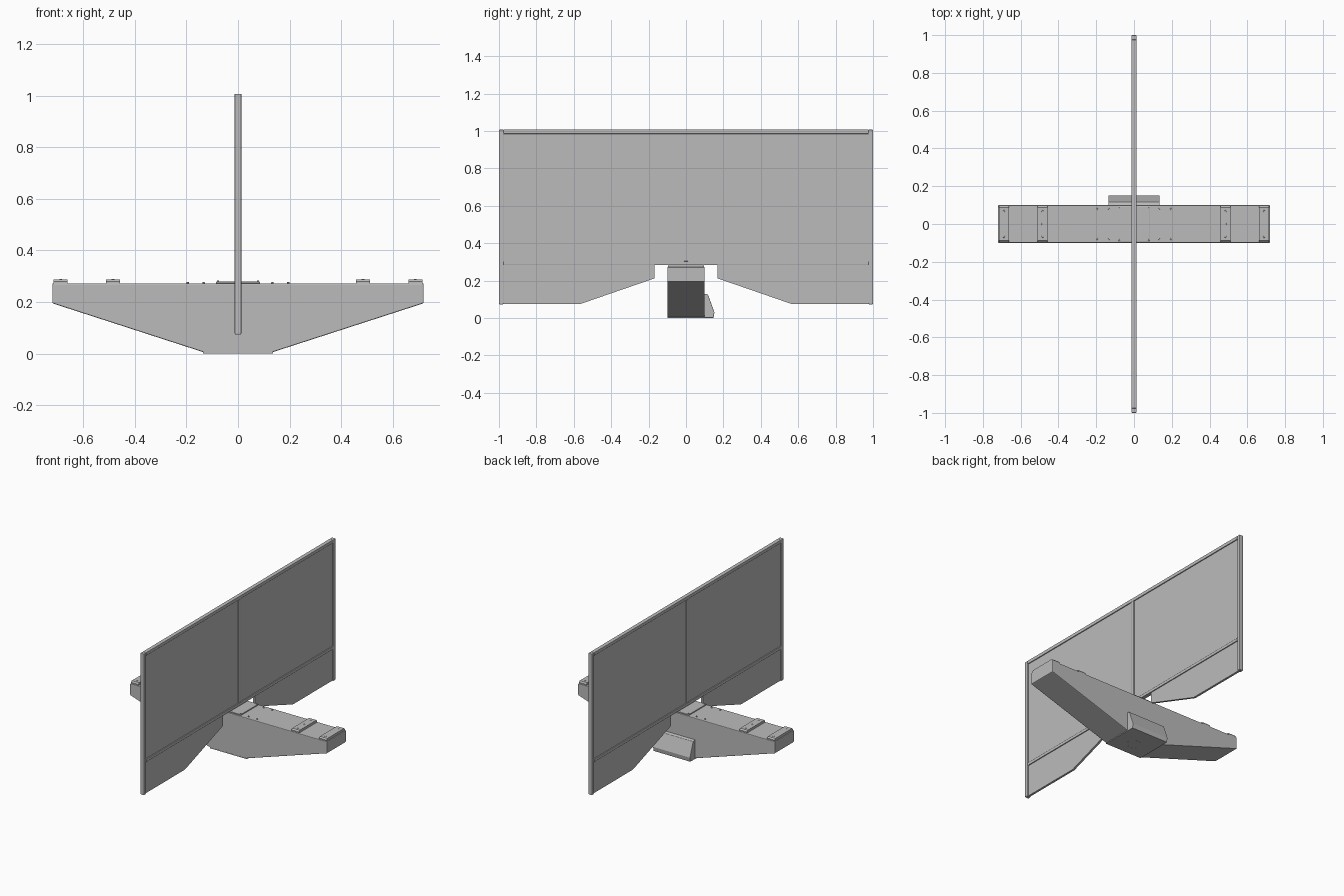
import bpy, bmesh, math
from mathutils import Vector

old = bpy.data.objects.get("Cube")
if old:
    bpy.data.objects.remove(old, do_unlink=True)

grey = bpy.data.materials.new("plain grey")
grey.use_nodes = True
grey.diffuse_color = (0.5, 0.5, 0.5, 1)
grey.node_tree.nodes["Principled BSDF"].inputs["Base Color"].default_value = (0.5, 0.5, 0.5, 1)


def finish(name, bm, bevel=0.0):
    bmesh.ops.recalc_face_normals(bm, faces=bm.faces)
    mesh = bpy.data.meshes.new(name)
    bm.to_mesh(mesh)
    bm.free()
    mesh.materials.append(grey)
    ob = bpy.data.objects.new(name, mesh)
    bpy.context.collection.objects.link(ob)
    if bevel:
        mod = ob.modifiers.new("soft edges", "BEVEL")
        mod.width, mod.segments = bevel, 2
        mod.limit_method = "ANGLE"
    return ob


def prism(name, outline, start, end, bevel=0.0):
    """Extrude a closed outline of 3D points from start to end offset."""
    bm = bmesh.new()
    face = bm.faces.new([bm.verts.new(Vector(p) + Vector(start)) for p in outline])
    new = bmesh.ops.extrude_face_region(bm, geom=[face])["geom"]
    bmesh.ops.translate(bm, vec=Vector(end) - Vector(start),
                        verts=[v for v in new if isinstance(v, bmesh.types.BMVert)])
    return finish(name, bm, bevel)


def box(name, x, y, z, bevel=0.0):
    outline = [(x[0], y[0], 0), (x[1], y[0], 0), (x[1], y[1], 0), (x[0], y[1], 0)]
    return prism(name, outline, (0, 0, z[0]), (0, 0, z[1]), bevel)


def screws(name, points, radius, height):
    bm = bmesh.new()
    for p in points:
        made = bmesh.ops.create_cone(bm, cap_ends=True, segments=10, radius1=radius,
                                     radius2=radius * 0.8, depth=height)
        bmesh.ops.translate(bm, vec=p, verts=made["verts"])
    return finish(name, bm)


# Upright screen frame
T = 0.013
box("top_rail", (-T, T), (-0.976, 0.976), (0.985, 1.007), 0.002)
box("lower_rail", (-T, T), (-0.976, 0.976), (0.283, 0.303), 0.002)
box("centre_post", (-T, T), (-0.012, 0.012), (0.303, 0.985), 0.002)

for side, s in (("front", -1), ("back", 1)):
    box(side + "_post", (-T, T), sorted((s * 0.976, s)), (0.075, 1.007), 0.003)
    box(side + "_post_foot", (-0.01, 0.01), sorted((s * 0.979, s * 0.997)), (0.072, 0.076))
    # Recessed infill panels
    box(side + "_panel", (-0.007, 0.007), sorted((s * 0.012, s * 0.976)), (0.303, 0.985))
    skirt = [(0.976, 0.283), (0.976, 0.075), (0.564, 0.075), (0.168, 0.212), (0.168, 0.283)]
    prism(side + "_skirt", [(0, s * y, z) for y, z in skirt], (-0.007, 0, 0), (0.007, 0, 0))

# Tapered base beam
half = [(0.72, 0.272), (0.72, 0.195), (0.13, 0.004)]
outline = half + [(-x, z) for x, z in reversed(half)]
prism("base_beam", [(x, 0, z) for x, z in outline], (0, -0.1, 0), (0, 0.1, 0), 0.004)

# Foot plate with a ring of fixings underneath
box("foot_plate", (-0.135, 0.135), (-0.1, 0.1), (0.001, 0.007))
ring = [(0.045 * math.cos(a), 0.045 * math.sin(a), 0.001)
        for a in (i * math.tau / 10 for i in range(10))]
screws("foot_screws", ring, 0.006, 0.002)

# Sloped housing on the back of the beam
wedge = [(0.098, 0.001), (0.147, 0.001), (0.152, 0.03), (0.118, 0.124), (0.098, 0.13)]
prism("back_housing", [(0, y, z) for y, z in wedge], (-0.135, 0, 0), (0.135, 0, 0), 0.002)

# Mounting plate below the screen
box("mounting_plate", (-0.085, 0.085), (-0.092, 0.092), (0.271, 0.279), 0.002)
screws("plate_screws", [(x, y, 0.28) for x in (-0.078, 0.078) for y in (-0.085, 0.082)],
       0.005, 0.006)
screws("beam_screws", [(s * x, y, 0.274) for s in (-1, 1) for x in (0.133, 0.195)
                       for y in (-0.08, 0.08)], 0.005, 0.008)

# Support strips across the beam
for side, s in (("left", 1), ("right", -1)):
    for place, x in (("outer", 0.688), ("inner", 0.485)):
        name = side + "_" + place + "_strip"
        strip = [(-0.096, 0.271), (0.096, 0.271), (0.096, 0.28), (0.088, 0.288),
                 (-0.088, 0.288), (-0.096, 0.28)]
        prism(name, [(0, y, z) for y, z in strip],
              (s * x - 0.027, 0, 0), (s * x + 0.027, 0, 0))
        screws(name + "_screws", [(s * x, y, 0.288) for y in (-0.068, 0, 0.068)], 0.006, 0.003)
